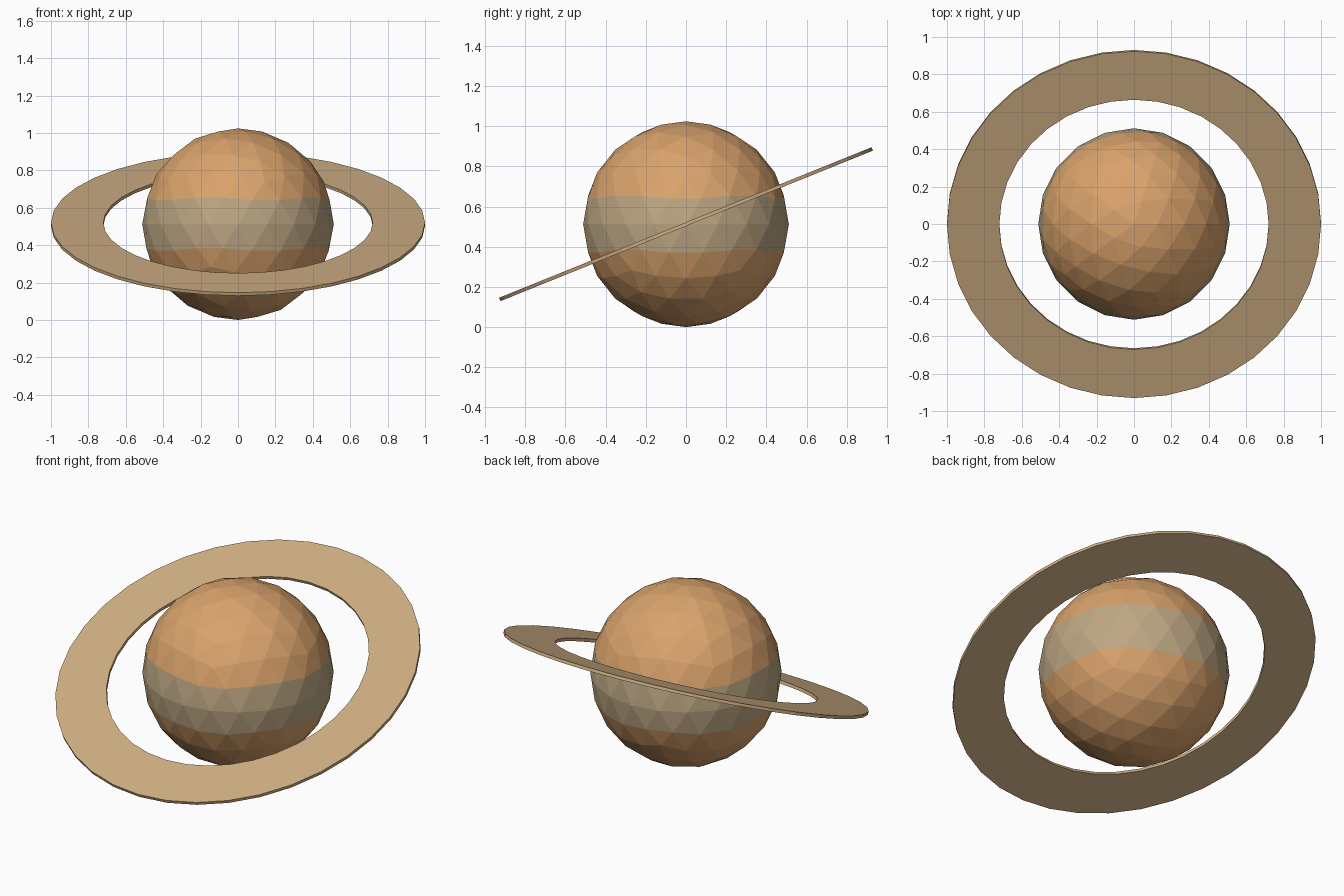
import bpy
import bmesh
from math import radians
from mathutils import Matrix

RADIUS = 0.512      # globe radius, also its centre height
BAND = 0.125        # half height of the equatorial band
RING_OUT, RING_IN, RING_THICK = 1.0, 0.72, 0.018
SEGMENTS = 36
TILT = radians(22)

cube = bpy.data.objects.get("Cube")
if cube:
    bpy.data.objects.remove(cube, do_unlink=True)


def make_material(name, rgb):
    mat = bpy.data.materials.new(name)
    mat.use_nodes = True
    color = (*rgb, 1.0)
    mat.diffuse_color = color
    bsdf = next(n for n in mat.node_tree.nodes if n.type == "BSDF_PRINCIPLED")
    bsdf.inputs["Base Color"].default_value = color
    return mat


def make_object(name, bm, materials):
    mesh = bpy.data.meshes.new(name)
    bm.to_mesh(mesh)
    bm.free()
    for mat in materials:
        mesh.materials.append(mat)
    obj = bpy.data.objects.new(name, mesh)
    obj.location.z = RADIUS
    bpy.context.collection.objects.link(obj)
    return obj


orange = make_material("warm_orange", (0.70, 0.365, 0.15))
beige = make_material("grey_beige", (0.515, 0.39, 0.23))
tan = make_material("ring_tan", (0.61, 0.42, 0.225))

# Faceted globe with a paler band of faces around the equator
bm = bmesh.new()
bmesh.ops.create_icosphere(bm, subdivisions=3, radius=RADIUS)
for face in bm.faces:
    face.material_index = int(abs(face.calc_center_median().z) < BAND)
make_object("planet_globe", bm, [orange, beige])

# Flat ring: a rectangular profile spun around z
bm = bmesh.new()
half = RING_THICK / 2
corners = [(RING_IN, -half), (RING_OUT, -half), (RING_OUT, half), (RING_IN, half)]
verts = [bm.verts.new((r, 0, z)) for r, z in corners]
edges = [bm.edges.new((verts[i - 1], verts[i])) for i in range(len(verts))]
bmesh.ops.spin(bm, geom=verts + edges, cent=(0, 0, 0), axis=(0, 0, 1),
               angle=radians(360), steps=SEGMENTS, use_merge=True)
bmesh.ops.remove_doubles(bm, verts=bm.verts, dist=0.0005)
bmesh.ops.recalc_face_normals(bm, faces=bm.faces)
bmesh.ops.transform(bm, matrix=Matrix.Rotation(TILT, 4, "X"), verts=bm.verts)
make_object("planet_ring", bm, [tan])
